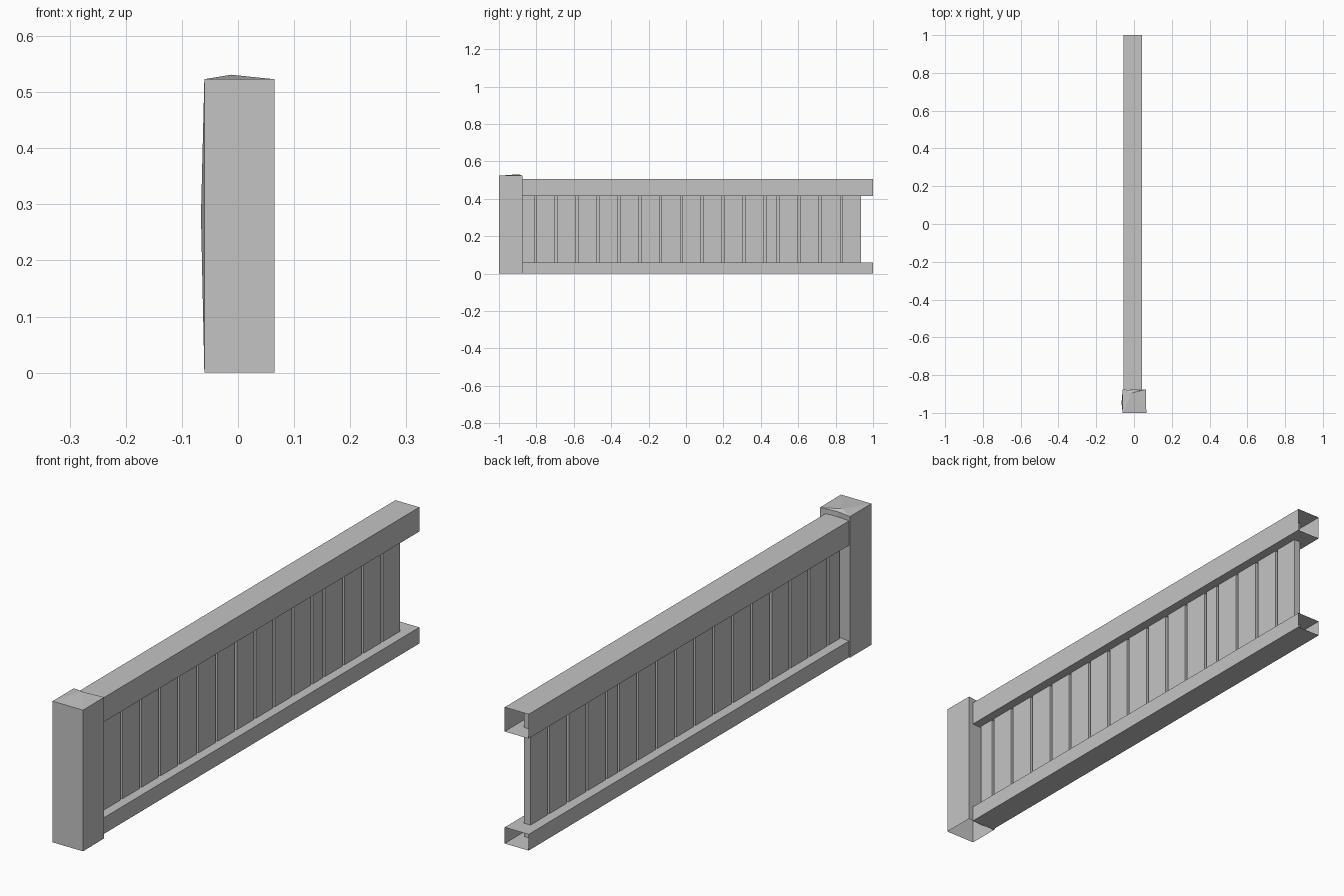
import bpy, bmesh
from mathutils import Vector

cube = bpy.data.objects.get("Cube")
if cube:
    bpy.data.objects.remove(cube, do_unlink=True)

grey = bpy.data.materials.new("plain grey")
grey.use_nodes = True
GREY = (0.55, 0.55, 0.55, 1)
grey.diffuse_color = GREY
grey.node_tree.nodes["Principled BSDF"].inputs["Base Color"].default_value = GREY


def finish(bm, name):
    mesh = bpy.data.meshes.new(name)
    bm.to_mesh(mesh)
    bm.free()
    mesh.materials.append(grey)
    obj = bpy.data.objects.new(name, mesh)
    bpy.context.collection.objects.link(obj)
    return obj


def add_box(bm, low, high):
    """Add a box between two corners; return its faces."""
    verts = bmesh.ops.create_cube(bm, size=1)["verts"]
    low, high = Vector(low), Vector(high)
    for v in verts:
        v.co = Vector(l + (c + 0.5) * (h - l) for l, h, c in zip(low, high, v.co))
    return list({f for v in verts for f in v.link_faces})


# Hollow rails, open at the far end
def rail(name, z0, z1):
    bm = bmesh.new()
    faces = add_box(bm, (-0.055, -0.88, z0), (0.043, 1, z1))
    bm.normal_update()
    ends = [f for f in faces if abs(f.normal.y) > 0.9]
    bmesh.ops.delete(bm, geom=ends, context="FACES_ONLY")
    return finish(bm, name)


rail("top_rail", 0.415, 0.505)
rail("bottom_rail", 0, 0.06)

# Boarded panel: thick boards separated by grooves over a thin core
PITCH, GROOVE = 0.1115, 0.012
END = 0.936
grooves = [-0.805 + PITCH * i for i in range(12)]
grooves += [0.492 + 0.113 * i for i in range(4)]
edges = [-0.88] + grooves + [END]
bm = bmesh.new()
for a, b in zip(edges, edges[1:]):
    stop = b if b == END else b - GROOVE / 2
    add_box(bm, (-0.018, a + GROOVE / 2, 0.01), (0.008, stop, 0.495))
finish(bm, "panel_boards")

bm = bmesh.new()
add_box(bm, (-0.008, -0.88, 0.01), (-0.002, END - 0.005, 0.495))
finish(bm, "panel_core")

# End post: notched back edge, slightly peaked top, open underneath
outline = [(-0.06, -1), (0.065, -1), (0.064, -0.875), (0, -0.883), (-0.06, -0.875)]
bm = bmesh.new()
base = [bm.verts.new((x, y, 0)) for x, y in outline]
top = [bm.verts.new((x, y, 0.523)) for x, y in outline]
sides = []
for i in range(len(outline)):
    j = (i + 1) % len(outline)
    sides.append(bm.faces.new((base[i], base[j], top[j], top[i])))
cap = bm.faces.new(top)
for face, peak in ((cap, (-0.012, -0.895, 0.531)), (sides[-1], (-0.066, -0.95, 0.28))):
    centre = bmesh.ops.poke(bm, faces=[face])["verts"][0]
    centre.co = peak
bmesh.ops.recalc_face_normals(bm, faces=bm.faces)
finish(bm, "end_post")
